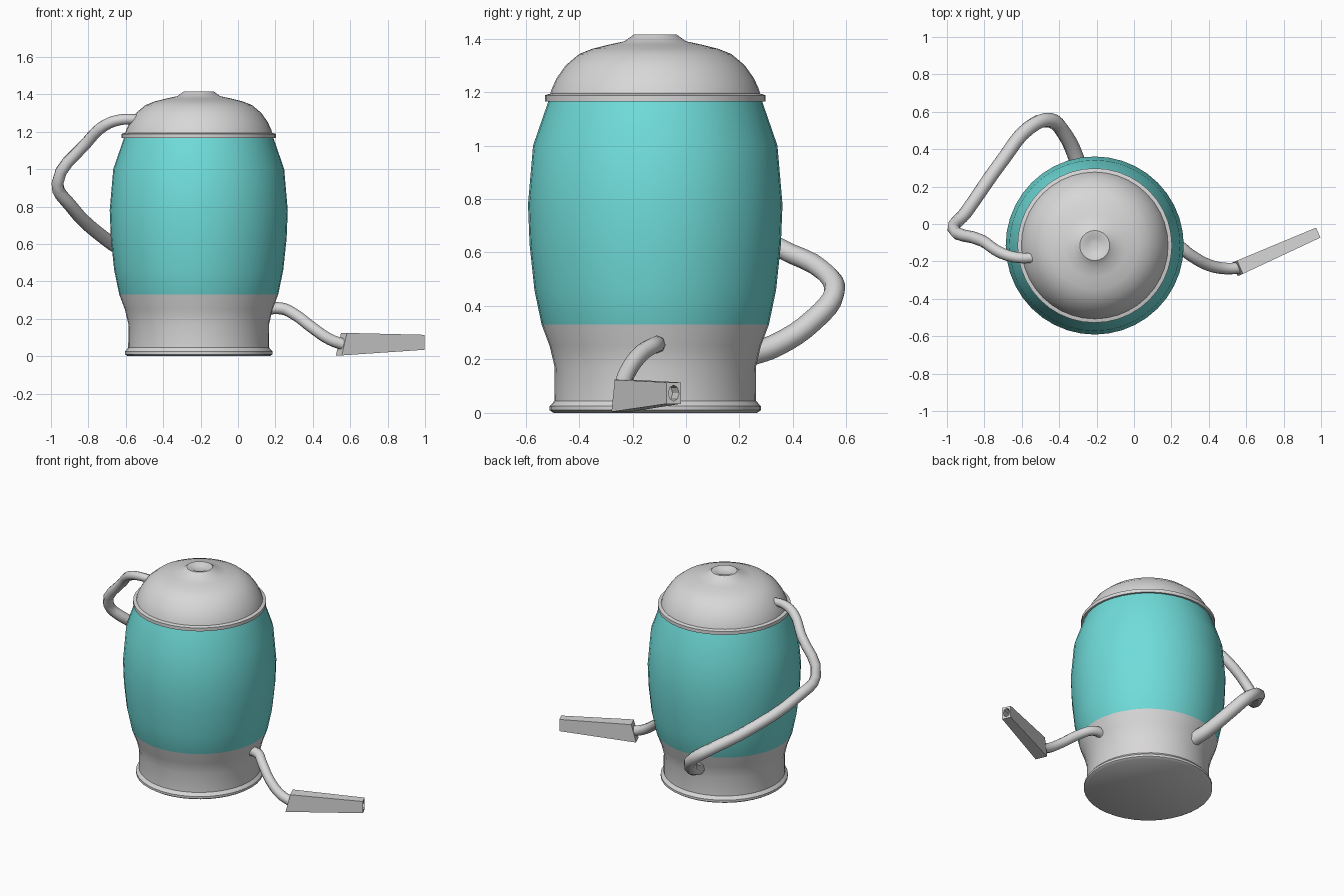
import bpy, bmesh, math
from mathutils import Vector

if "Cube" in bpy.data.objects:
    bpy.data.objects.remove(bpy.data.objects["Cube"])

CX, CY = -0.21, -0.115   # axis of the pot


def material(name, rgb):
    m = bpy.data.materials.new(name)
    m.use_nodes = True
    m.diffuse_color = (*rgb, 1)
    m.node_tree.nodes["Principled BSDF"].inputs["Base Color"].default_value = (*rgb, 1)
    return m


GREY = material("light grey", (0.69, 0.68, 0.68))
TEAL = material("teal", (0.16, 0.72, 0.70))


def activate(obj):
    bpy.ops.object.select_all(action='DESELECT')
    obj.select_set(True)
    bpy.context.view_layer.objects.active = obj


def loft(name, rings, mats, pick=None, angle=None):
    """Skin a list of closed rings and cap both ends."""
    bm = bmesh.new()
    loops = [[bm.verts.new(p) for p in ring] for ring in rings]
    n = len(loops[0])
    for a, b in zip(loops, loops[1:]):
        for i in range(n):
            j = (i + 1) % n
            bm.faces.new((a[i], a[j], b[j], b[i]))
    bm.faces.new(loops[0])
    bm.faces.new(loops[-1])
    bmesh.ops.recalc_face_normals(bm, faces=bm.faces)
    if pick:
        for f in bm.faces:
            f.material_index = pick(f.calc_center_median())
    mesh = bpy.data.meshes.new(name)
    bm.to_mesh(mesh)
    bm.free()
    for m in mats:
        mesh.materials.append(m)
    obj = bpy.data.objects.new(name, mesh)
    bpy.context.collection.objects.link(obj)
    if angle:
        activate(obj)
        bpy.ops.object.shade_smooth_by_angle(angle=math.radians(angle))
    return obj


def lathe(name, profile, mats, pick=None, n=40, angle=40):
    turns = [2 * math.pi * i / n for i in range(n)]
    rings = [[(CX + r * math.cos(t), CY + r * math.sin(t), z) for t in turns]
             for r, z in profile]
    return loft(name, rings, mats, pick, angle)


def tube(name, points, r0, r1):
    """Round pipe along a smooth path, with its radius going from r0 to r1."""
    cu = bpy.data.curves.new(name, 'CURVE')
    cu.dimensions = '3D'
    cu.bevel_depth = 1.0
    cu.bevel_resolution = 2
    cu.resolution_u = 4
    cu.use_fill_caps = True
    sp = cu.splines.new('BEZIER')
    sp.bezier_points.add(len(points) - 1)
    for i, (bp, p) in enumerate(zip(sp.bezier_points, points)):
        bp.co = p
        bp.radius = r0 + (r1 - r0) * i / (len(points) - 1)
        bp.handle_left_type = bp.handle_right_type = 'AUTO'
    cu.materials.append(GREY)
    obj = bpy.data.objects.new(name, cu)
    bpy.context.collection.objects.link(obj)
    activate(obj)
    bpy.ops.object.convert(target='MESH')
    bpy.ops.object.shade_smooth_by_angle(angle=math.radians(50))


# Barrel body: grey foot below, teal shell above
lathe("body", [(0.38, 0), (0.395, 0.01), (0.395, 0.025), (0.377, 0.045),
               (0.376, 0.17), (0.395, 0.25), (0.425, 0.33), (0.452, 0.46),
               (0.47, 0.63), (0.476, 0.78), (0.457, 1.0), (0.40, 1.165)],
      [GREY, TEAL], lambda c: int(0.33 < c.z < 1.16))

# Rim and domed lid with a flat, dimpled crown
lathe("rim", [(0.39, 1.165), (0.413, 1.165), (0.413, 1.188), (0.39, 1.195)], [GREY])
lathe("lid", [(0.395, 1.185), (0.388, 1.21), (0.37, 1.25), (0.335, 1.30),
              (0.285, 1.342), (0.235, 1.362), (0.17, 1.378), (0.115, 1.39),
              (0.08, 1.415), (0.06, 1.413), (0.04, 1.403), (0.015, 1.40)], [GREY])

# Hose looping from the lid round the back to the foot
tube("hose", [(-0.52, -0.18, 1.265), (-0.62, -0.18, 1.265), (-0.71, -0.155, 1.235),
              (-0.81, -0.09, 1.14), (-0.965, -0.025, 0.925), (-0.90, 0.06, 0.81),
              (-0.70, 0.345, 0.62), (-0.56, 0.515, 0.53), (-0.45, 0.555, 0.45),
              (-0.37, 0.48, 0.35), (-0.30, 0.33, 0.25), (-0.27, 0.24, 0.22)],
     0.027, 0.045)

# Pipe leading from the foot to the handpiece
tube("outlet_pipe", [(0.13, -0.11, 0.25), (0.23, -0.115, 0.255), (0.30, -0.165, 0.225),
                     (0.40, -0.22, 0.15), (0.49, -0.238, 0.09), (0.57, -0.235, 0.06)],
     0.032, 0.032)

# Tapered handpiece with a round socket in its end
axis = Vector((0.915, 0.405, 0))
side = Vector((-0.405, 0.915, 0))
up = Vector((0, 0, 1))
SQUARE = [(1, 0), (1, 1), (0, 1), (-1, 1), (-1, 0), (-1, -1), (0, -1), (1, -1)]
ROUND = [Vector(p).normalized() for p in SQUARE]


def section(centre, w, h, shape, lean=0):
    return [centre + side * (w * a) + (up + axis * lean) * (h * b) for a, b in shape]


near = Vector((0.553, -0.237, 0.064))
far = Vector((0.985, -0.046, 0.074))
loft("handpiece", [section(near, 0.039, 0.06, SQUARE, 0.25),
                   section(far, 0.029, 0.04, SQUARE),
                   section(far, 0.022, 0.03, ROUND),
                   section(far - axis * 0.06, 0.022, 0.03, ROUND)], [GREY])
